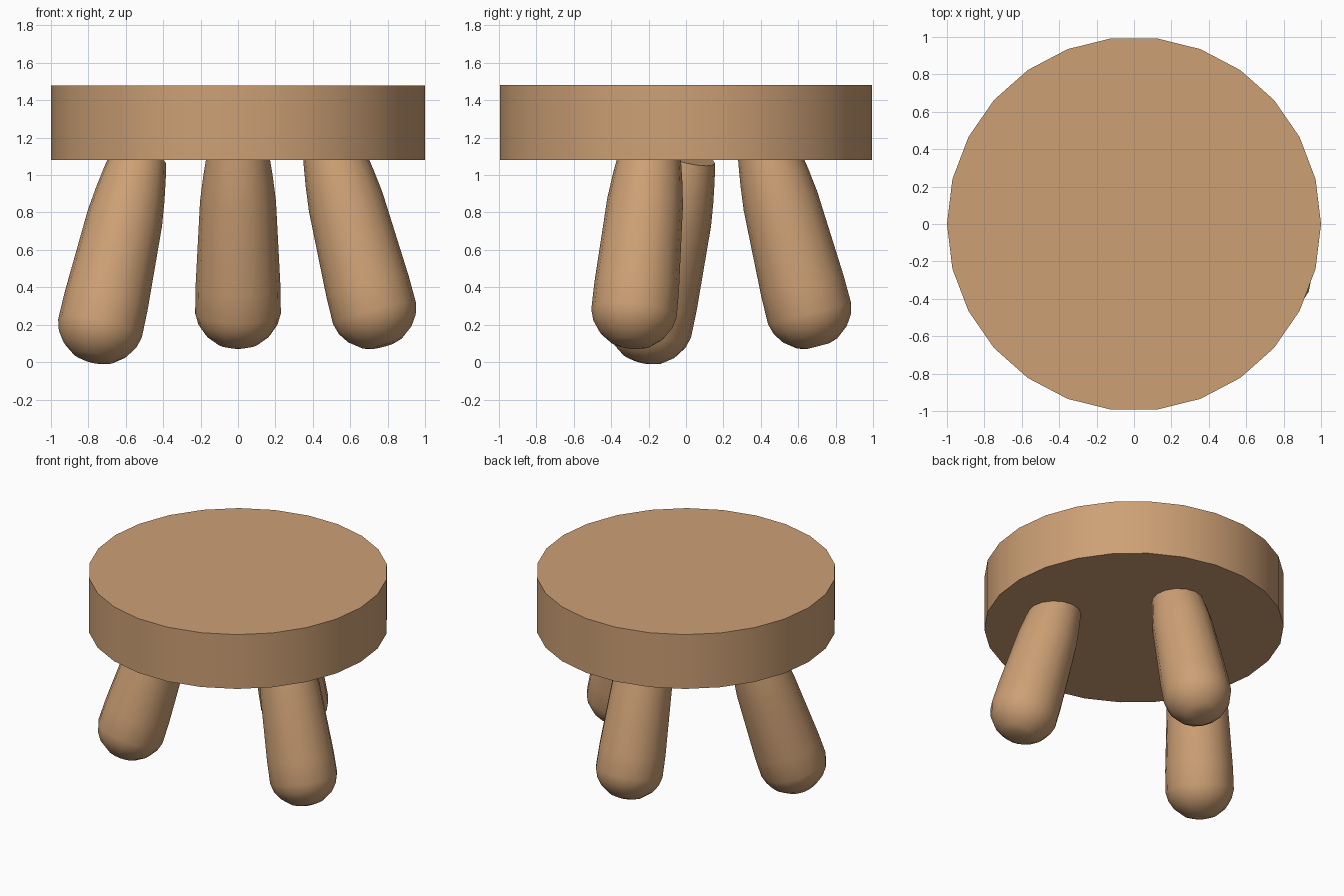
import bpy, bmesh, math
from mathutils import Vector

if "Cube" in bpy.data.objects:
    bpy.data.objects.remove(bpy.data.objects["Cube"])

wood = bpy.data.materials.new("warm wood")
wood.diffuse_color = (0.61, 0.352, 0.178, 1.0)
wood.use_nodes = True
wood.node_tree.nodes["Principled BSDF"].inputs["Base Color"].default_value = wood.diffuse_color


def lathe(name, profile, sides, origin, axis, angle):
    """Sweep (distance, radius) rings along an axis and cap both ends."""
    rot = Vector((0, 0, 1)).rotation_difference(Vector(axis))
    bm = bmesh.new()
    rings = []
    for d, r in profile:
        ring = []
        for i in range(sides):
            a = 2 * math.pi * i / sides
            p = rot @ Vector((r * math.cos(a), r * math.sin(a), d))
            ring.append(bm.verts.new(p + Vector(origin)))
        rings.append(ring)
    for lo, hi in zip(rings, rings[1:]):
        for i in range(sides):
            j = (i + 1) % sides
            bm.faces.new((lo[i], lo[j], hi[j], hi[i]))
    bm.faces.new(rings[0][::-1])
    bm.faces.new(rings[-1])
    mesh = bpy.data.meshes.new(name)
    bm.to_mesh(mesh)
    bm.free()
    mesh.materials.append(wood)
    obj = bpy.data.objects.new(name, mesh)
    bpy.context.collection.objects.link(obj)
    bpy.ops.object.select_all(action='DESELECT')
    obj.select_set(True)
    bpy.context.view_layer.objects.active = obj
    bpy.ops.object.shade_smooth_by_angle(angle=math.radians(angle))
    return obj


# Round seat slab
lathe("seat", [(1.08, 1.0), (1.48, 1.0)], 26, (0, 0, 0), (0, 0, 1), 40)

# Splayed legs: widest point near the foot, and a second point higher on the axis
LEG_PROFILE = [(-0.18, 0.06), (-0.165, 0.11), (-0.115, 0.175), (-0.06, 0.212),
               (0.0, 0.229), (0.15, 0.227), (0.62, 0.203), (0.75, 0.187),
               (0.87, 0.168), (0.96, 0.15)]
legs = {
    "left_leg": ((-0.738, -0.197, 0.18), (-0.60, -0.06, 0.79)),
    "right_leg": ((0.73, -0.278, 0.26), (0.575, -0.218, 0.86)),
    "back_leg": ((0.0, 0.66, 0.26), (0.0, 0.505, 0.86)),
}
for name, (foot, upper) in legs.items():
    axis = (Vector(upper) - Vector(foot)).normalized()
    lathe(name, LEG_PROFILE, 16, foot, axis, 60)
